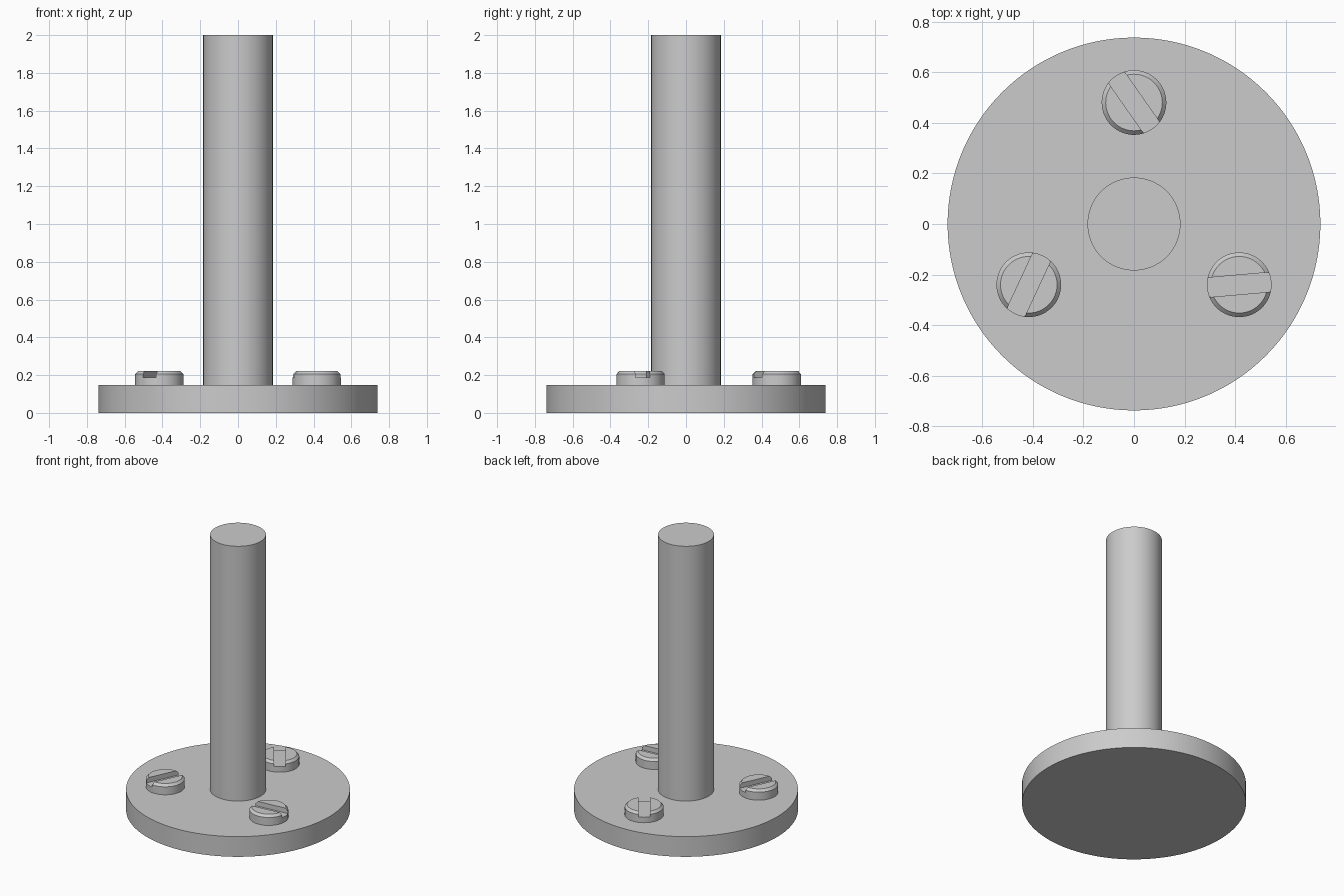
import bpy, bmesh, math
from mathutils import Matrix

if "Cube" in bpy.data.objects:
    bpy.data.objects.remove(bpy.data.objects["Cube"])

grey = bpy.data.materials.new("plain_grey")
grey.diffuse_color = (0.6, 0.6, 0.6, 1)
grey.use_nodes = True
grey.node_tree.nodes["Principled BSDF"].inputs["Base Color"].default_value = grey.diffuse_color

BASE_TOP, SCREW_TOP, SLOT_FLOOR = 0.147, 0.222, 0.187


def activate(obj):
    bpy.ops.object.select_all(action='DESELECT')
    obj.select_set(True)
    bpy.context.view_layer.objects.active = obj


def lathe(name, profile, segments=96):
    """Closed solid of revolution from (radius, z) points, bottom to top."""
    bm = bmesh.new()
    rings = []
    for r, z in profile:
        rings.append([bm.verts.new((r * math.cos(2 * math.pi * i / segments),
                                    r * math.sin(2 * math.pi * i / segments), z))
                      for i in range(segments)])
    for low, high in zip(rings, rings[1:]):
        for i in range(segments):
            j = (i + 1) % segments
            bm.faces.new((low[i], low[j], high[j], high[i]))
    bm.faces.new(rings[0][::-1])
    bm.faces.new(rings[-1])
    mesh = bpy.data.meshes.new(name)
    bm.to_mesh(mesh)
    bm.free()
    obj = bpy.data.objects.new(name, mesh)
    bpy.context.collection.objects.link(obj)
    mesh.materials.append(grey)
    return obj


def smooth(obj):
    activate(obj)
    bpy.ops.object.shade_smooth_by_angle(angle=math.radians(30))


# Round base plate and upright post
smooth(lathe("base_plate", [(0.738, 0), (0.738, BASE_TOP)], 128))
smooth(lathe("post", [(0.184, BASE_TOP), (0.184, 2.0)]))

# Chamfered screw head
screw = lathe("screw_head_1", [(0.128, BASE_TOP), (0.128, SCREW_TOP - 0.017),
                               (0.112, SCREW_TOP)], 64)

# Straight driver slot cut across the head
bpy.ops.mesh.primitive_cube_add(size=1, location=(0, 0, SLOT_FLOOR + 0.1))
cutter = bpy.context.object
cutter.name = "slot_cutter"
cutter.scale = (0.4, 0.077, 0.2)
cutter.hide_render = True
activate(screw)
cut = screw.modifiers.new("slot", 'BOOLEAN')
cut.operation, cut.solver, cut.object = 'DIFFERENCE', 'EXACT', cutter
bpy.ops.object.modifier_apply(modifier=cut.name)
bpy.data.objects.remove(cutter)
smooth(screw)

# Three screws spaced evenly, each slot turning with its position
for k in range(3):
    obj = screw if k == 0 else screw.copy()
    if k:
        obj.name = f"screw_head_{k + 1}"
        bpy.context.collection.objects.link(obj)
    obj.matrix_world = (Matrix.Rotation(math.radians(-30 + 120 * k), 4, 'Z')
                        @ Matrix.Translation((0.481, 0, 0))
                        @ Matrix.Rotation(math.radians(35), 4, 'Z'))
